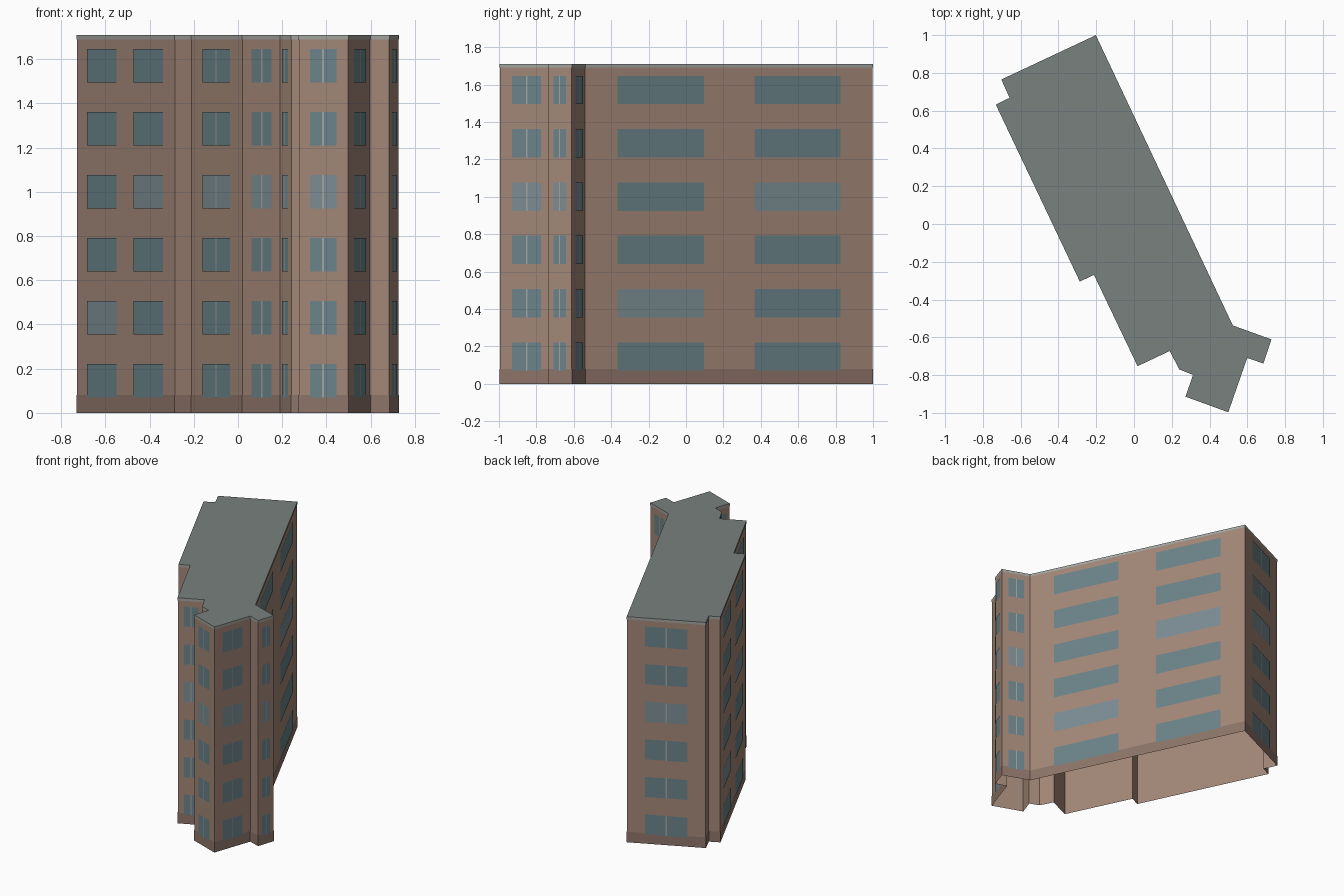
import bpy
from mathutils import Vector

if "Cube" in bpy.data.objects:
    bpy.data.objects.remove(bpy.data.objects["Cube"])

HEIGHT, FLOORS = 1.71, 6
STOREY = HEIGHT / FLOORS
OUT = 0.002

# Footprint, counter-clockwise
FOOT = [Vector(p) for p in [
    (-0.203, 0.997), (-0.70, 0.764), (-0.656, 0.667), (-0.729, 0.631),
    (-0.286, -0.302), (-0.211, -0.267), (0.02, -0.75), (0.19, -0.67),
    (0.241, -0.768), (0.315, -0.798), (0.275, -0.913), (0.498, -0.994),
    (0.598, -0.707), (0.684, -0.736), (0.725, -0.612), (0.522, -0.539)]]


def material(name, rgb):
    m = bpy.data.materials.new(name)
    m.diffuse_color = (*rgb, 1)
    m.use_nodes = True
    m.node_tree.nodes["Principled BSDF"].inputs["Base Color"].default_value = m.diffuse_color
    return m


WALL = material("brown_render", (0.36, 0.24, 0.185))
BASE = material("dark_brown", (0.265, 0.175, 0.14))
ROOF = material("roof_grey", (0.19, 0.22, 0.21))
TRIM = material("trim_grey", (0.36, 0.37, 0.35))
GLASS = material("glass", (0.145, 0.225, 0.25))
GLASS_PALE = material("pale_glass", (0.20, 0.265, 0.29))


def make(name, verts, faces, mats, indices=None):
    me = bpy.data.meshes.new(name)
    me.from_pydata(verts, [], faces)
    for m in mats:
        me.materials.append(m)
    if indices:
        me.polygons.foreach_set("material_index", indices)
    ob = bpy.data.objects.new(name, me)
    bpy.context.collection.objects.link(ob)
    return ob


def normal(a, b):
    d = (b - a).normalized()
    return Vector((d.y, -d.x))


def outset(points, dist):
    """Move every corner outwards along its mitre."""
    result = []
    for i, p in enumerate(points):
        n1 = normal(points[i - 1], p)
        n2 = normal(p, points[(i + 1) % len(points)])
        result.append(p + (n1 + n2) * dist / (1 + n1.dot(n2)))
    return result


def band(name, points, z0, z1, mat):
    n = len(points)
    verts = [(p.x, p.y, z) for z in (z0, z1) for p in points]
    faces = [(i, (i + 1) % n, n + (i + 1) % n, n + i) for i in range(n)]
    return make(name, verts, faces, [mat])


# Open-bottomed shell, plinth and roof edge
edge = outset(FOOT, OUT)
band("walls", FOOT, 0, HEIGHT, WALL)
band("plinth", edge, 0, 0.08, BASE)
band("roof_edge", edge, HEIGHT - 0.02, HEIGHT, TRIM)
make("roof", [(p.x, p.y, HEIGHT) for p in edge], [range(len(edge))], [ROOF])


def panel(store, a, b, t0, t1, z0, z1, lift):
    """Flat rectangle on wall a-b, between fractions t0 and t1."""
    off = normal(a, b) * lift
    p, q = a.lerp(b, t0) + off, a.lerp(b, t1) + off
    k = len(store[0])
    store[0].extend([(p.x, p.y, z0), (q.x, q.y, z0), (q.x, q.y, z1), (p.x, p.y, z1)])
    store[1].append((k, k + 1, k + 2, k + 3))


# Windows on every wall wide enough: two on long walls, one with a mullion on short
panes, bars, tint = ([], []), ([], []), []
for i, a in enumerate(FOOT):
    b = FOOT[(i + 1) % len(FOOT)]
    length = (b - a).length
    if length < 0.109:
        continue
    spans = [(0.112, 0.412), (0.588, 0.888)] if length > 0.8 else [(0.23, 0.77)]
    for floor in range(FLOORS):
        z0 = 0.07 + floor * STOREY
        for col, (t0, t1) in enumerate(spans):
            panel(panes, a, b, t0, t1, z0, z0 + 0.152, 2 * OUT)
            last = col == len(spans) - 1
            tint.append(int((floor == 3 and last) or (floor == 1 and not last)))
        if len(spans) == 1:
            h = min(0.004, 0.02 * length) / length
            panel(bars, a, b, 0.5 - h, 0.5 + h, z0, z0 + 0.152, 2.5 * OUT)

make("windows", *panes, [GLASS, GLASS_PALE], tint)
make("window_mullions", *bars, [TRIM])
